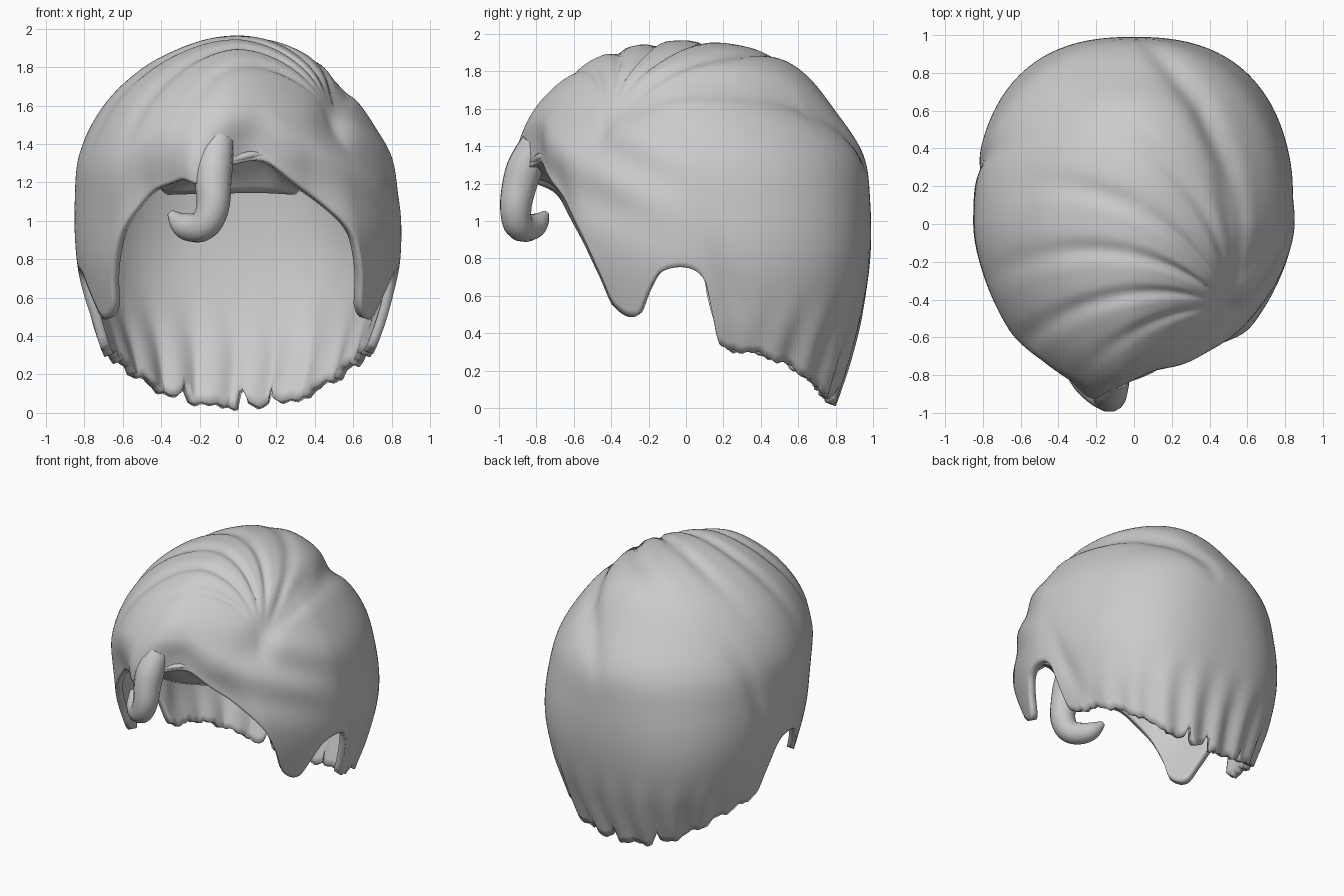
import bpy, bmesh, math
from mathutils import Vector

cube = bpy.data.objects.get("Cube")
if cube:
    bpy.data.objects.remove(cube, do_unlink=True)

TOP, COLS, ROWS = 1.965, 288, 64
mat = bpy.data.materials.new("hair_grey")
mat.use_nodes = True
GREY = (0.6, 0.6, 0.6, 1)
mat.diffuse_color = GREY
mat.node_tree.nodes["Principled BSDF"].inputs["Base Color"].default_value = GREY

# Height, left width, right width, front depth, back depth
PROFILE = [(1.965, 0, 0, 0, 0), (1.9, .29, .3, .41, .44), (1.8, .46, .49, .6, .62),
           (1.6, .64, .7, .81, .79), (1.35, .79, .825, .94, .95), (1.1, .84, .85, .96, .985),
           (.8, .845, .84, .93, .985), (.5, .78, .78, .81, .94), (.25, .69, .69, .72, .87),
           (0, .6, .6, .65, .785)]
# Angle from the front, hem height
HEM = [(0, 1.28), (16, 1.27), (27, 1.19), (37, 1.08), (48, .91), (55, .7), (59, .55),
       (69, .49), (75, .62), (80, .72), (90, .75), (97, .68), (100, .52), (104, .34),
       (119, .29), (130, .24), (144, .15), (158, .06), (180, .02)]
# Parting seen from above
PART = [Vector(p) for p in ((.51, -.44), (.54, -.1), (.48, .3), (.35, .65), (.1, .95))]


def smooth(table, x):
    """Cubic interpolation through the table."""
    n = len(table)
    slope = [(table[min(i + 1, n - 1)][1] - table[max(i - 1, 0)][1]) /
             (table[min(i + 1, n - 1)][0] - table[max(i - 1, 0)][0]) for i in range(n)]
    i = max(k for k in range(n - 1) if k == 0 or table[k][0] <= x)
    (x0, y0), (x1, y1) = table[i], table[i + 1]
    w = x1 - x0
    t = min(max((x - x0) / w, 0), 1)
    return ((1 + 2 * t) * (1 - t) ** 2 * y0 + t * (1 - t) ** 2 * w * slope[i]
            + t * t * (3 - 2 * t) * y1 + t * t * (t - 1) * w * slope[i + 1])


CURVES = [[(math.sqrt(TOP - row[0]), row[k]) for row in PROFILE] for k in (1, 2, 3, 4)]


def bump(x, width):
    return math.exp(-(x / width) ** 2)


def step(a, b, x):
    t = min(max((x - a) / (b - a), 0), 1)
    return t * t * (3 - 2 * t)


def hem(deg):
    """Hem height; positive angles lie on the model's left."""
    a = abs(deg)
    h = smooth(HEM, a) - .06 * bump(deg + 17, 10) + .04 * bump(deg - 14, 9)
    h -= .06 * bump(deg + 8, 4)  # root of the forelock
    if a > 106:  # split tips at the nape
        h += .012 * math.sin(deg * .9) * math.sin(deg * .37 + 1)
        h += sum(.1 * bump(deg - c, 1.3) for c in (178, 167, -159))
    return h


def part_distance(p):
    best = 9
    for a, b in zip(PART, PART[1:]):
        t = min(max((p - a).dot(b - a) / (b - a).length_squared, 0), 1)
        best = min(best, (p - a - (b - a) * t).length)
    return best


def relief(p, deg):
    """Locks combed out of the parting, side waves and nape strands."""
    flat = Vector((p.x, p.y))
    rel = flat - PART[0]
    r, phi = rel.length, math.atan2(rel.y, -rel.x)
    high = step(1.15, 1.5, p.z)
    over = step(.03, .3, r) * step(-.6, 0, phi) * step(2, 1.5, phi)
    d = -.02 * math.cos(8 * (phi + .5 * r)) ** 6 * high * over * step(1.5, .8, r)
    d -= .025 * bump(part_distance(flat), .06) * high
    d -= .03 * bump((p - Vector((.5, -.5, 1.52))).length, .12)
    # waves sweeping back from the temple on the left
    if deg > 0:
        s = (p.z - 1.45) + .5 * (p.y + .4)
        d += .016 * math.sin(s * 19) * bump(p.y + .35, .3) * bump(p.z - 1.3, .3)
        d -= .025 * bump(p.y - .22 + .3 * (p.z - .7), .07) * bump(p.z - .65, .25)
    else:
        d -= .02 * bump(p.y - .3 - .25 * (p.z - 1), .07) * step(.2, .6, p.z) * step(1.7, 1.2, p.z)
    # vertical strands low on the back
    back = step(105, 135, abs(deg)) * step(.7, .15, p.z)
    d += .013 * back * math.sin(math.radians(deg) * 26 + math.sin(p.z * 5))
    return d


def surface(deg, z):
    w = math.sqrt(max(TOP - z, 0))
    left, right, front, rear = (max(smooth(c, w), 0) for c in CURVES)
    if w < .005:
        return Vector((0, 0, z))
    a = math.radians(deg)
    dx, dy = math.sin(a), -math.cos(a)
    width = left if deg > 0 else right
    if dy < 0:
        depth, power = front, (1.62 if deg > 0 else 1.72)
    else:
        depth, power = rear, 2 + .6 * step(1.7, .6, z)
    r = (abs(dx / width) ** power + abs(dy / depth) ** power) ** (-1 / power)
    p = Vector((r * dx, r * dy, z))
    if p.y < 0:  # fringe leans to the model's right
        p.x -= .11 * p.y * p.y * step(.9, 1.3, z)
    return p


def finish(obj):
    obj.data.materials.append(mat)
    bpy.ops.object.select_all(action='DESELECT')
    obj.select_set(True)
    bpy.context.view_layer.objects.active = obj
    bpy.ops.object.shade_smooth_by_angle(angle=math.radians(50))


def sheet(name, point, angles, rows, thick, apex=None):
    """Grid swept over the angles; closed with a fan when it has an apex."""
    bm = bmesh.new()
    grid = [[bm.verts.new(point(a, j / rows)) for j in range(1 if apex else 0, rows + 1)] for a in angles]
    tip = bm.verts.new(apex) if apex else None
    pairs = list(zip(grid, grid[1:])) + ([(grid[-1], grid[0])] if apex else [])
    for a, b in pairs:
        if tip:
            bm.faces.new((tip, a[0], b[0]))
        for j in range(len(a) - 1):
            bm.faces.new((a[j], a[j + 1], b[j + 1], b[j]))
    bmesh.ops.recalc_face_normals(bm, faces=bm.faces)
    if tip and tip.link_faces[0].normal.z < 0:
        bmesh.ops.reverse_faces(bm, faces=bm.faces)
    me = bpy.data.meshes.new(name)
    bm.to_mesh(me)
    bm.free()
    obj = bpy.data.objects.new(name, me)
    bpy.context.collection.objects.link(obj)
    finish(obj)
    mod = obj.modifiers.new("thickness", 'SOLIDIFY')
    mod.thickness, mod.offset = thick, -1


# Main head of hair
CENTRE = Vector((0, 0, .9))


def hair_point(deg, u):
    h = hem(deg)
    p = surface(deg, h + (TOP - h) * math.cos(u * math.pi / 2))
    q = CENTRE + (p - CENTRE) * (1 + relief(p, deg))
    # hem of the fringe rolls inward, except where the forelock grows out
    tuck = .08 * step(.75, 1, u) * step(50, 30, abs(deg)) * (1 - .9 * bump(deg + 8, 8))
    tuck += .05 * step(.65, .9, u) * bump(deg - 8, 10)
    return Vector((q.x * (1 - tuck), q.y * (1 - tuck), q.z))


sheet("hair_shell", hair_point, [-180 + 360 * i / COLS for i in range(COLS)], ROWS, .05, (0, 0, TOP))


# Underside of the fringe
def under_point(deg, t):
    rim = max(hem(deg) + .05, 1.18)
    outer = surface(deg, rim)
    scale = .88 - .2 * t
    z = rim + (1.16 - rim) * t + .03 * math.sin(t * math.pi)
    return Vector((outer.x * scale, outer.y * scale, z))


sheet("fringe_underside", under_point, [-34 + 2 * i for i in range(35)], 8, .03)

# Curled forelock, growing out of the fringe
LOCK = [(-.1, -.8, 1.42, .08), (-.125, -.855, 1.31, .1), (-.13, -.89, 1.2, .095),
        (-.125, -.915, 1.07, .085), (-.17, -.9, .97, .08), (-.25, -.84, .96, .075),
        (-.31, -.78, .99, .058), (-.35, -.75, 1.04, .02)]
curve = bpy.data.curves.new("forelock", 'CURVE')
curve.dimensions = '3D'
curve.bevel_depth, curve.bevel_resolution, curve.use_fill_caps = 1, 5, True
spline = curve.splines.new('NURBS')
spline.points.add(len(LOCK) - 1)
for pt, (x, y, z, r) in zip(spline.points, LOCK):
    pt.co, pt.radius = (x, y, z, 1), r
spline.order_u, spline.use_endpoint_u, spline.resolution_u = 3, True, 8
lock = bpy.data.objects.new("forelock", curve)
bpy.context.collection.objects.link(lock)
bpy.ops.object.select_all(action='DESELECT')
lock.select_set(True)
bpy.context.view_layer.objects.active = lock
bpy.ops.object.convert(target='MESH')
finish(bpy.context.view_layer.objects.active)
